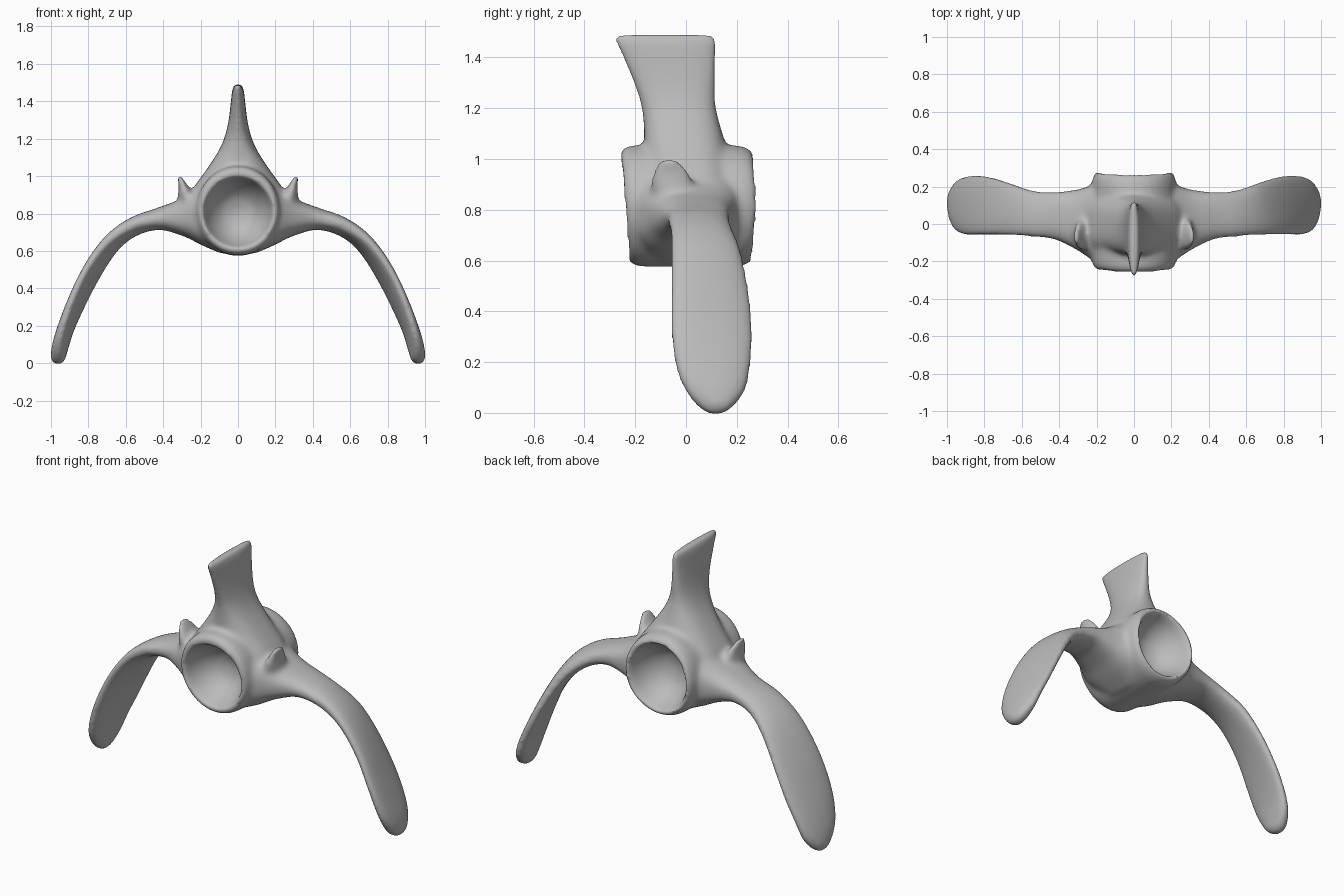
import bpy, bmesh
from math import cos, sin, pi, copysign
from mathutils import Vector

cube = bpy.data.objects.get("Cube")
if cube:
    bpy.data.objects.remove(cube)

bone = bpy.data.materials.new("bone grey")
bone.use_nodes = True
bone.diffuse_color = (0.5, 0.5, 0.5, 1)
bone.node_tree.nodes["Principled BSDF"].inputs["Base Color"].default_value = (0.5, 0.5, 0.5, 1)

SIDES = 32
MID = 0.815


def skin(bm, rings):
    """Join rings of points into a closed tube."""
    loops = [[bm.verts.new(p) for p in ring] for ring in rings]
    faces = [bm.faces.new((a[i], a[(i + 1) % SIDES], b[(i + 1) % SIDES], b[i]))
             for a, b in zip(loops, loops[1:]) for i in range(SIDES)]
    faces += [bm.faces.new(loops[0][::-1]), bm.faces.new(loops[-1])]
    bmesh.ops.recalc_face_normals(bm, faces=faces)


def oval(centre, u, v, power=1.0):
    """Oval ring spanned by two half axes; power under 1 makes it boxier."""
    ring = []
    for i in range(SIDES):
        a = 2 * pi * i / SIDES
        c, s = cos(a), sin(a)
        ring.append(Vector(centre) + Vector(u) * copysign(abs(c) ** power, c)
                    + Vector(v) * copysign(abs(s) ** power, s))
    return ring


def refine(rows, steps=5):
    """Smooth curve through the rows of a section table."""
    out = []
    for i in range(len(rows) - 1):
        four = rows[max(i - 1, 0)], rows[i], rows[i + 1], rows[min(i + 2, len(rows) - 1)]
        for k in range(steps):
            t = k / steps
            out.append([b + t / 2 * (c - a + t * (2 * a - 5 * b + 4 * c - d
                                                  + t * (3 * (b - c) + d - a)))
                        for a, b, c, d in zip(*four)])
    return out + [list(rows[-1])]


def lathe(bm, profile, mid, stretch):
    """Tube along y whose front end leans and back end bulges."""
    rings = []
    for y, r in profile:
        ring = oval((0, y, mid), (r, 0, 0), (0, 0, r * stretch))
        for p in ring:
            dz = p.z - MID
            p.y -= 0.07 * dz if y < 0 else 0.4 * dz * dz
        rings.append(ring)
    skin(bm, rings)


def finish(bm, name):
    mesh = bpy.data.meshes.new(name)
    bm.to_mesh(mesh)
    bm.free()
    mesh.materials.append(bone)
    obj = bpy.data.objects.new(name, mesh)
    bpy.context.collection.objects.link(obj)
    return obj


# Central drum
bm = bmesh.new()
lathe(bm, [(-0.243, 0.196), (-0.236, 0.211), (-0.21, 0.223), (-0.16, 0.226), (0.16, 0.227),
           (0.235, 0.224), (0.27, 0.212), (0.281, 0.196)], MID, 1.065)

# Upright blade: height, front edge, back edge, half thickness, section power
blade = [(0.8, -0.17, 0.17, 0.26, 0.65), (0.9, -0.172, 0.18, 0.255, 0.65),
         (0.95, -0.17, 0.18, 0.23, 0.65), (1.0, -0.165, 0.17, 0.194, 0.7),
         (1.08, -0.165, 0.15, 0.138, 0.75), (1.15, -0.168, 0.13, 0.096, 0.8),
         (1.22, -0.18, 0.117, 0.068, 0.85), (1.3, -0.208, 0.117, 0.05, 0.85),
         (1.4, -0.252, 0.121, 0.038, 0.85), (1.46, -0.283, 0.124, 0.031, 0.85),
         (1.493, -0.29, 0.12, 0.02, 0.85)]
skin(bm, [oval((0, (a + b) / 2, z), (t, 0, 0), (0, (b - a) / 2, 0), power)
          for z, a, b, t, power in refine(blade)])

# Side wings: x, z, front edge, back edge, half thickness, inward twist
wing = refine([
    (0.1, 0.79, -0.18, 0.19, 0.205, 0), (0.2, 0.785, -0.2, 0.21, 0.155, 0),
    (0.3, 0.78, -0.142, 0.185, 0.1, 0), (0.42, 0.772, -0.085, 0.172, 0.06, 0),
    (0.54, 0.738, -0.07, 0.18, 0.05, 0.01), (0.64, 0.675, -0.063, 0.21, 0.045, 0.02),
    (0.72, 0.585, -0.062, 0.235, 0.041, 0.03), (0.8, 0.455, -0.063, 0.257, 0.038, 0.035),
    (0.87, 0.31, -0.063, 0.266, 0.038, 0.03), (0.923, 0.18, -0.045, 0.256, 0.04, 0.02),
    (0.95, 0.09, -0.008, 0.235, 0.043, 0.012), (0.963, 0.025, 0.045, 0.188, 0.04, 0),
    (0.966, -0.005, 0.09, 0.143, 0.02, 0)])
# Small horns: x, y, z, half width, half length
horn = [(0.255, -0.045, 0.85, 0.07, 0.09), (0.28, -0.055, 0.91, 0.04, 0.085),
        (0.295, -0.06, 0.955, 0.022, 0.07), (0.308, -0.066, 0.985, 0.016, 0.05),
        (0.316, -0.07, 1.006, 0.009, 0.025)]
for side in (1, -1):
    rings = []
    for i, (x, z, a, b, t, twist) in enumerate(wing):
        before, after = wing[max(i - 1, 0)], wing[min(i + 1, len(wing) - 1)]
        along = Vector((after[0] - before[0], 0, after[1] - before[1])).normalized()
        normal = Vector((-along.z, 0, along.x))
        across = Vector((0, (b - a) / 2, 0)) - normal * twist
        ring = oval((x, (a + b) / 2, z), across, normal * t, min(0.9, 0.5 + 0.8 * x))
        rings.append([Vector((p.x * side, p.y, p.z)) for p in ring])
    skin(bm, rings)
    skin(bm, [oval((x * side, y, z), (w, 0, 0), (0, d, 0)) for x, y, z, w, d in refine(horn)])
vertebra = finish(bm, "vertebra")

# Cutter for the hollow cup in each end of the drum
bm = bmesh.new()
bowl = refine([(0.32, 0.205), (0.25, 0.192), (0.22, 0.179), (0.17, 0.158), (0.12, 0.125),
               (0.08, 0.08), (0.06, 0.02)])
lathe(bm, [(-y, r) for y, r in bowl], MID - 0.008, 1.02)
lathe(bm, [(y + 0.03, r) for y, r in bowl], MID - 0.005, 1.05)
cutter = finish(bm, "cup_cutter")
cutter.hide_render = True
cutter.hide_viewport = True


# Fuse the parts, hollow the cups and soften the joints
def fuse(name):
    remesh = vertebra.modifiers.new(name, "REMESH")
    remesh.mode = "VOXEL"
    remesh.voxel_size = 0.011
    remesh.use_smooth_shade = True


def soften(name, rounds):
    smooth = vertebra.modifiers.new(name, "SMOOTH")
    smooth.factor = 0.5
    smooth.iterations = rounds


fuse("fuse")
soften("blend", 10)
hollow = vertebra.modifiers.new("hollow", "BOOLEAN")
hollow.operation = "DIFFERENCE"
hollow.solver = "EXACT"
hollow.object = cutter
fuse("refuse")
soften("polish", 8)
